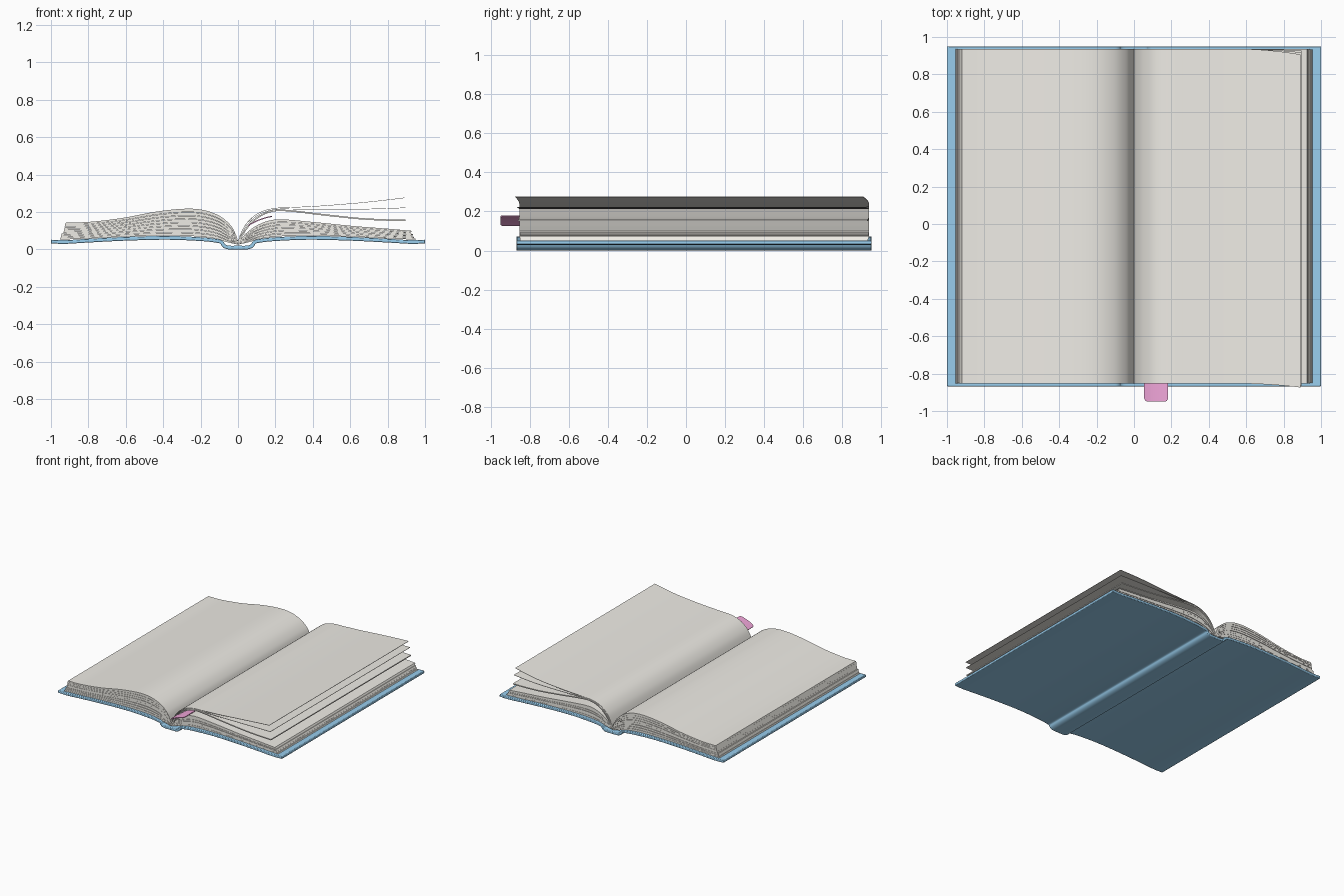
import bpy, bmesh, math, random
from mathutils import Vector

if "Cube" in bpy.data.objects:
    bpy.data.objects.remove(bpy.data.objects["Cube"])

random.seed(4)


def material(name, rgb):
    m = bpy.data.materials.new(name)
    m.diffuse_color = (*rgb, 1)
    m.use_nodes = True
    m.node_tree.nodes["Principled BSDF"].inputs["Base Color"].default_value = m.diffuse_color
    return m


BLUE = material("cover_blue", (0.32, 0.62, 0.86))
PAPER = material("paper", (0.86, 0.84, 0.79))
PINK = material("ribbon_pink", (0.88, 0.38, 0.70))


def smooth_path(pts, steps=6):
    """Catmull-Rom curve through a few x, z points."""
    p = [Vector(q) for q in pts]
    p = [2 * p[0] - p[1]] + p + [2 * p[-1] - p[-2]]
    out = []
    for i in range(1, len(p) - 2):
        a, b, c, d = p[i - 1:i + 3]
        for k in range(steps):
            t = k / steps
            out.append(0.5 * (2 * b + (c - a) * t + (2 * a - 5 * b + 4 * c - d) * t * t
                              + (3 * b - a - 3 * c + d) * t ** 3))
    return out + [p[-2]]


def slab(name, top, bottom, front, back, mat, bevel=0):
    """Solid between two x, z curves; front and back give y for each x."""
    bm = bmesh.new()
    rows = [[bm.verts.new((p.x, f(p.x), p.y)) for p in curve]
            for curve, f in ((top, front), (top, back), (bottom, back), (bottom, front))]
    for r in range(4):
        a, b = rows[r], rows[(r + 1) % 4]
        for i in range(len(a) - 1):
            bm.faces.new((a[i], a[i + 1], b[i + 1], b[i]))
    for i in (0, -1):
        bm.faces.new([r[i] for r in rows])
    bmesh.ops.recalc_face_normals(bm, faces=bm.faces)
    mesh = bpy.data.meshes.new(name)
    bm.to_mesh(mesh)
    bm.free()
    mesh.materials.append(mat)
    ob = bpy.data.objects.new(name, mesh)
    bpy.context.collection.objects.link(ob)
    bpy.ops.object.select_all(action='DESELECT')
    ob.select_set(True)
    bpy.context.view_layer.objects.active = ob
    bpy.ops.object.shade_smooth_by_angle(angle=math.radians(35))
    if bevel:
        mod = ob.modifiers.new("rounded_edges", 'BEVEL')
        mod.width, mod.segments = bevel, 2
        mod.limit_method, mod.angle_limit = 'ANGLE', math.radians(50)
    return ob


def ribbon(name, path, half, front, back, mat, bevel=0):
    """Sheet of even thickness along a path."""
    top, bottom = [], []
    for i, p in enumerate(path):
        d = (path[min(i + 1, len(path) - 1)] - path[max(i - 1, 0)]).normalized()
        n = Vector((-d.y, d.x)) * half
        top.append(p + n)
        bottom.append(p - n)
    return slab(name, top, bottom, front, back, mat, bevel)


def const(v):
    return lambda x: v


# Cover: boards and sunken spine in one curved sheet
half_cover = [(0.05, 0.0105), (0.075, 0.02), (0.088, 0.038), (0.115, 0.046), (0.2, 0.055),
              (0.38, 0.062), (0.6, 0.057), (0.8, 0.047), (0.92, 0.040), (1.0, 0.042)]
cover = [(-x, z) for x, z in reversed(half_cover)] + [(0, 0.010)] + half_cover
ribbon("cover", smooth_path(cover), 0.010, const(-0.868), const(0.95), BLUE, 0.004)

# Page blocks: thin bundles stacked between the cover and the top page
under = [(0.0, 0.026), (0.03, 0.032), (0.07, 0.042), (0.12, 0.058), (0.2, 0.068),
         (0.3, 0.073), (0.45, 0.073), (0.62, 0.068), (0.8, 0.059), (0.955, 0.052)]
left_top = [(0.0, 0.045), (0.012, 0.08), (0.04, 0.13), (0.10, 0.180), (0.19, 0.212),
            (0.3, 0.217), (0.45, 0.200), (0.62, 0.168), (0.8, 0.147), (0.92, 0.145)]
right_top = [(0.0, 0.035), (0.02, 0.06), (0.05, 0.092), (0.10, 0.128), (0.17, 0.155),
             (0.25, 0.160), (0.42, 0.145), (0.62, 0.125), (0.8, 0.111), (0.925, 0.100)]


def block(side, top, sign, count):
    def level(f, trim):
        mix = [Vector(a).lerp(Vector(b), f) for a, b in zip(under, top)]
        return [Vector((sign * p.x * trim, p.y)) for p in smooth_path(mix)]
    for i in range(count):
        last = i == count - 1
        trim = 1 if last else 1 - random.uniform(0, 0.008)
        inset = 0 if last else random.uniform(0, 0.004)
        slab(f"{side}_pages_{i + 1}", level((i + (1 if last else 0.9)) / count, trim),
             level(i / count, trim), const(-0.853 + inset), const(0.936 - inset), PAPER)


block("left", left_top, -1, 8)
block("right", right_top, 1, 6)

# Loose right-hand sheets, fanned out and swung slightly at the free edge
sheets = [
    ([(0.002, 0.035), (0.02, 0.072), (0.06, 0.130), (0.12, 0.180), (0.2, 0.208), (0.3, 0.204),
      (0.45, 0.186), (0.65, 0.165), (0.8, 0.157), (0.895, 0.155)], 0.004, 0.008),
    ([(0.002, 0.039), (0.018, 0.080), (0.055, 0.138), (0.115, 0.188), (0.2, 0.214), (0.3, 0.216),
      (0.45, 0.214), (0.65, 0.215), (0.8, 0.219), (0.895, 0.223)], 0.0012, 0.018),
    ([(0.002, 0.043), (0.015, 0.084), (0.05, 0.144), (0.11, 0.194), (0.19, 0.219), (0.3, 0.225),
      (0.45, 0.233), (0.65, 0.249), (0.8, 0.265), (0.89, 0.276)], 0.0012, 0.030)]
for i, (pts, half, swing) in enumerate(sheets):
    def bend(x, s=swing):
        return s * (max(0, x - 0.55) / 0.34) ** 2
    ribbon(f"loose_sheet_{i + 1}", smooth_path(pts), half,
           lambda x: -0.853 - 0.7 * bend(x), lambda x: 0.936 - bend(x), PAPER)

# Ribbon bookmark with rounded lower corners
x0, x1, r = 0.055, 0.182, 0.02


def bookmark_front(x):
    d = max(0, x0 + r - x, x - x1 + r)
    return -0.95 + r - math.sqrt(max(0, r * r - d * d))


ribbon("bookmark", smooth_path([(x0, 0.128), (0.095, 0.150), (0.14, 0.167), (x1, 0.177)], 14),
       0.003, bookmark_front, const(0.9), PINK)
